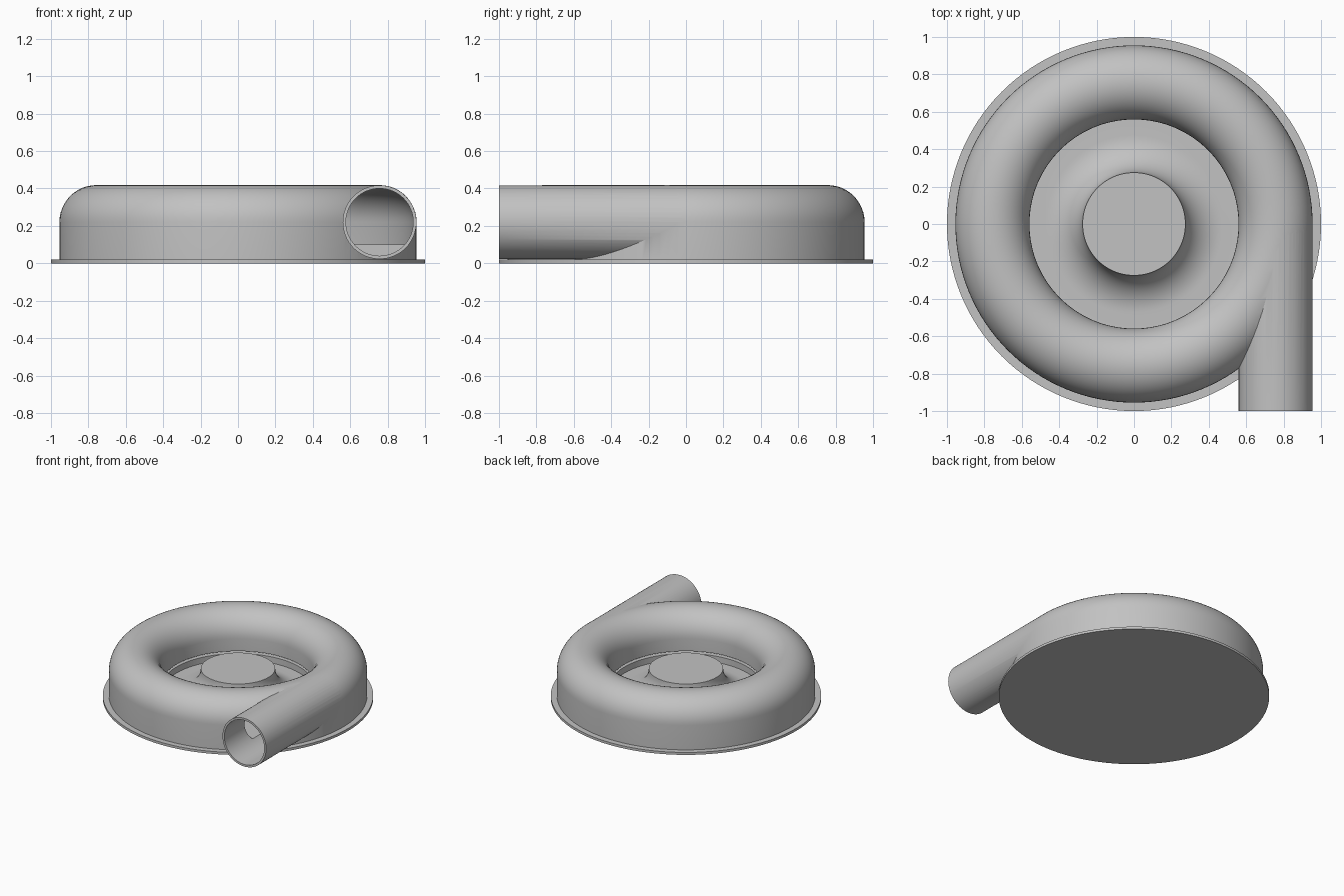
import bpy, bmesh
from math import sin, cos, pi, radians
from mathutils import Matrix

cube = bpy.data.objects.get("Cube")
if cube:
    bpy.data.objects.remove(cube, do_unlink=True)

grey = bpy.data.materials.new("plain grey")
grey.use_nodes = True
colour = (0.54, 0.54, 0.54, 1)
grey.diffuse_color = colour
grey.node_tree.nodes["Principled BSDF"].inputs["Base Color"].default_value = colour

TUBE_X, TUBE_Z = 0.757, 0.22    # centre of the duct section
OUTER, INNER = 0.198, 0.182     # outer and inner duct radius
FLOOR, LIP = 0.10, 0.12


def finish(name, bm):
    bmesh.ops.remove_doubles(bm, verts=bm.verts, dist=1e-5)
    bmesh.ops.recalc_face_normals(bm, faces=bm.faces)
    mesh = bpy.data.meshes.new(name)
    bm.to_mesh(mesh)
    bm.free()
    mesh.materials.append(grey)
    obj = bpy.data.objects.new(name, mesh)
    bpy.context.collection.objects.link(obj)
    return obj


def revolve(name, profile, closed=False, steps=128):
    bm = bmesh.new()
    verts = [bm.verts.new((r, 0, z)) for r, z in profile]
    pairs = list(zip(verts, verts[1:]))
    if closed:
        pairs.append((verts[-1], verts[0]))
    edges = [bm.edges.new(p) for p in pairs]
    bmesh.ops.spin(bm, geom=verts + edges, cent=(0, 0, 0), axis=(0, 0, 1),
                   angle=2 * pi, steps=steps, use_merge=True)
    return finish(name, bm)


def rod(name, radius, y0, y1):
    bm = bmesh.new()
    place = Matrix.Translation((TUBE_X, (y0 + y1) / 2, TUBE_Z)) @ Matrix.Rotation(pi / 2, 4, 'X')
    bmesh.ops.create_cone(bm, cap_ends=True, segments=64, radius1=radius,
                          radius2=radius, depth=y1 - y0, matrix=place)
    return finish(name, bm)


def arch(radius, n=24):
    # half circle from the outer side over the top to the inner side
    return [(TUBE_X + radius * cos(pi * i / n), TUBE_Z + radius * sin(pi * i / n))
            for i in range(n + 1)]


def combine(target, other, operation):
    mod = target.modifiers.new(operation.lower(), 'BOOLEAN')
    mod.operation, mod.solver, mod.object = operation, 'EXACT', other
    bpy.context.view_layer.objects.active = target
    bpy.ops.object.modifier_apply(modifier=mod.name)
    bpy.data.objects.remove(other, do_unlink=True)


def smooth(obj):
    bpy.ops.object.select_all(action='DESELECT')
    obj.select_set(True)
    bpy.context.view_layer.objects.active = obj
    bpy.ops.object.shade_smooth_by_angle(angle=radians(30))


# Base plate
base = revolve("base_plate", [(0, 0), (1, 0), (1, 0.02), (0, 0.02)])

# Ring duct with tangential outlet pipe, hollowed out
r_in, r_out = TUBE_X - OUTER, TUBE_X + OUTER
housing = revolve("ring_housing", [(r_in, 0.015), (r_out, 0.015)] + arch(OUTER), closed=True)
combine(housing, rod("outlet_pipe", OUTER - 0.001, -1, 0), 'UNION')
cavity = [(0.5, FLOOR), (TUBE_X + INNER, FLOOR)] + arch(INNER) + \
         [(TUBE_X - INNER, LIP), (0.5, LIP)]
combine(housing, revolve("cavity_cutter", cavity, closed=True), 'DIFFERENCE')
combine(housing, rod("bore_cutter", INNER - 0.002, -1.1, 0), 'DIFFERENCE')

# Central hub flaring down into a dish
flare = [(0.475 - 0.2 * cos(pi / 2 * i / 16), 0.24 - 0.19 * sin(pi / 2 * i / 16))
         for i in range(17)]
hub = revolve("flared_hub", [(0, 0.24)] + flare + [(0.565, 0.05), (0.565, 0.015), (0, 0.015)])

for part in (base, housing, hub):
    smooth(part)
